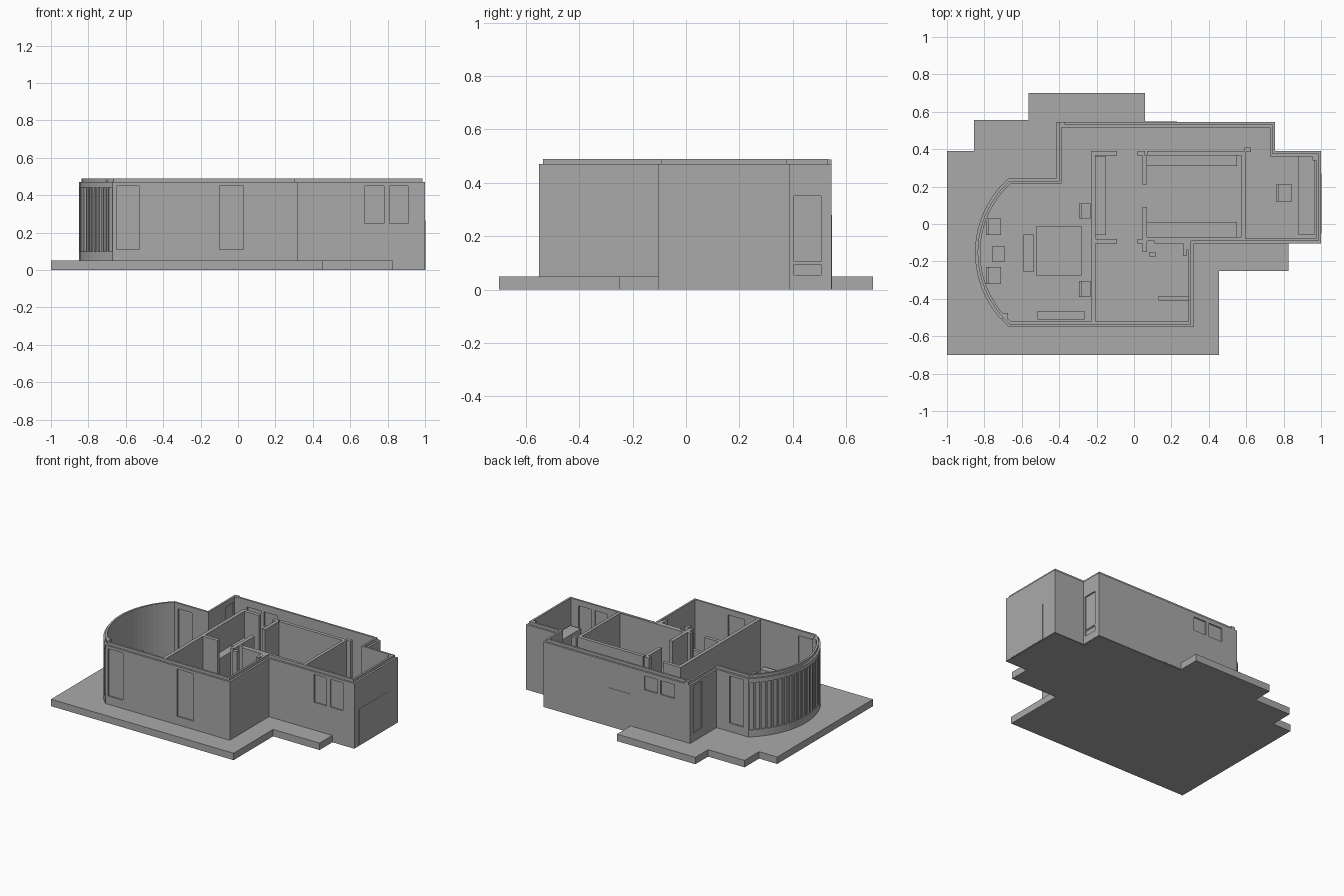
import bpy, bmesh, math
from mathutils import Vector, Matrix

if "Cube" in bpy.data.objects:
    bpy.data.objects.remove(bpy.data.objects["Cube"])

grey = bpy.data.materials.new("plain_grey")
grey.diffuse_color = (0.4, 0.4, 0.4, 1)
grey.use_nodes = True
grey.node_tree.nodes["Principled BSDF"].inputs["Base Color"].default_value = grey.diffuse_color


def finish(bm, name):
    bmesh.ops.recalc_face_normals(bm, faces=bm.faces)
    me = bpy.data.meshes.new(name)
    bm.to_mesh(me)
    bm.free()
    me.materials.append(grey)
    ob = bpy.data.objects.new(name, me)
    bpy.context.collection.objects.link(ob)
    return ob


def add_box(bm, x0, x1, y0, y1, z0, z1):
    m = Matrix.Translation(((x0 + x1) / 2, (y0 + y1) / 2, (z0 + z1) / 2))
    m = m @ Matrix.Diagonal((x1 - x0, y1 - y0, z1 - z0, 1))
    bmesh.ops.create_cube(bm, size=1, matrix=m)


def boxes(name, items, z0, z1):
    bm = bmesh.new()
    for b in items:
        add_box(bm, *b, z0, z1)
    return finish(bm, name)


def inset(loop, d):
    """Mitred inward offset of a counter-clockwise outline."""
    out = []
    for i, p in enumerate(loop):
        a = (p - loop[i - 1]).normalized()
        b = (loop[(i + 1) % len(loop)] - p).normalized()
        na, nb = Vector((-a.y, a.x)), Vector((-b.y, b.x))
        out.append(p + (na + nb) * d / (1 + na.dot(nb)))
    return out


# Terrace and floor slab
plan = [(-1, -.7), (.455, -.7), (.455, -.25), (.825, -.25), (.825, -.09), (.992, -.09),
        (.992, .382), (.742, .382), (.742, .54), (.06, .54), (.06, .7), (-.565, .7),
        (-.565, .555), (-.855, .555), (-.855, .39), (-1, .39)]
bm = bmesh.new()
f = bm.faces.new([bm.verts.new((x, y, 0)) for x, y in plan])
r = bmesh.ops.extrude_face_region(bm, geom=[f])
bmesh.ops.translate(bm, vec=(0, 0, .05),
                    verts=[v for v in r["geom"] if isinstance(v, bmesh.types.BMVert)])
finish(bm, "floor_slab")

# Outer wall outline with a curved bay on the left
CX, CY, R, N = -.321, -.1525, .529, 22
half = math.asin(.3975 / R)
angles = [math.pi - half + 2 * half * i / N for i in range(N + 1)]
arc = [(CX + R * math.cos(a), CY + R * math.sin(a)) for a in angles]
outline = [(.32, -.55), (.32, -.105), (1, -.105), (1, .39), (.755, .39), (.755, .545),
           (-.415, .545), (-.415, .245)] + arc
outline = [Vector(p) for p in outline]

# Stepped wall section swept round the outline
section = [(0, .001), (0, .47), (.014, .47), (.014, .49), (.028, .49), (.028, .001)]
bm = bmesh.new()
rings = [[bm.verts.new((p.x, p.y, z)) for p in inset(outline, d)] for d, z in section]
n = len(outline)
for k in range(len(rings)):
    a, b = rings[k - 1], rings[k]
    for i in range(n):
        j = (i + 1) % n
        bm.faces.new((a[i], a[j], b[j], b[i]))
walls = finish(bm, "outer_walls")

# Openings: (x0, x1, y0, y1, z0, z1) centred on the wall thickness
openings = [(-.65, -.53, -.536, -.536, .11, .45), (-.1, .03, -.536, -.536, .11, .45),
            (.68, .78, -.091, -.091, .25, .45), (.81, .91, -.091, -.091, .25, .45),
            (-.155, -.05, .531, .531, .34, .44), (-.29, -.18, .531, .531, .34, .44),
            (-.63, -.52, .231, .231, .11, .45), (-.401, -.401, .41, .51, .11, .45),
            (.741, .741, .405, .505, .055, .35)]


def opening_boxes(name, depth, grow):
    bm = bmesh.new()
    for x0, x1, y0, y1, z0, z1 in openings:
        dx = depth if x0 == x1 else grow
        dy = depth if y0 == y1 else grow
        add_box(bm, x0 - dx, x1 + dx, y0 - dy, y1 + dy, z0 - grow, z1 + grow)
    return bm


bm = opening_boxes("cut", .03, 0)
# Shallow panes between the mullions of the bay
for i in range(N):
    a = (angles[i] + angles[i + 1]) / 2
    w = 2 * R * math.sin(half / N) - .012
    m = Matrix.Translation((CX, CY, .27)) @ Matrix.Rotation(a, 4, 'Z')
    m = m @ Matrix.Translation((R, 0, 0)) @ Matrix.Diagonal((.02, w, .34, 1))
    bmesh.ops.create_cube(bm, size=1, matrix=m)
cutter = finish(bm, "opening_cutter")
cutter.hide_render = True
cutter.hide_viewport = True
mod = walls.modifiers.new("openings", 'BOOLEAN')
mod.operation = 'DIFFERENCE'
mod.object = cutter
mod.solver = 'EXACT'

# Window panes and the crossbar of the side door
finish(opening_boxes("panes", .005, .003), "window_panes")
boxes("door_crossbar", [(.733, .752, .403, .507)], .095, .105)

# Thin door panels on the right and rear faces
boxes("right_door_panel", [(.998, 1.0015, -.05, .27)], .003, .265)
boxes("rear_door_panel", [(.06, .23, .543, .5475)], .003, .28)

# Inner walls
boxes("inner_walls", [
    (-.23, -.205, -.53, .39), (-.206, -.09, .365, .39), (-.206, -.09, -.105, -.08),
    (.02, .06, .365, .39), (.045, .07, .21, .366), (.045, .07, -.081, .09),
    (.02, .07, -.105, -.08), (.069, .576, .365, .39), (.069, .576, -.09, -.07),
    (.11, .3, -.105, -.089), (.575, .597, -.09, .39), (.59, .625, .385, .41),
    (.045, .07, -.15, -.104), (.08, .115, -.175, -.15), (.262, .282, -.17, -.104)],
    .04, .489)

# Corner posts
boxes("corner_posts", [(-.705, -.675, -.505, -.475), (-.4, -.37, .515, .545),
                       (.955, .985, .34, .37), (.27, .3, -.14, -.1)], .04, .488)

# Furniture
boxes("closets", [(-.206, -.15, -.06, .36), (.88, .965, -.06, .364)], .04, .3)
boxes("counters", [(.07, .55, .31, .366), (.07, .55, -.071, .01)], .04, .19)
boxes("bath_partition", [(.13, .295, -.41, -.385)], .04, .2)
boxes("dining_table", [(-.52, -.28, -.275, -.01)], .04, .16)
boxes("sideboard", [(-.515, -.265, -.51, -.465)], .04, .16)
boxes("bench", [(-.59, -.535, -.255, -.055)], .04, .12)
boxes("side_table", [(-.76, -.69, -.2, -.12)], .04, .12)
seats = [(-.79, -.71, -.06, .03), (-.79, -.71, -.32, -.23), (-.295, -.232, .03, .11),
         (-.295, -.232, -.39, -.305), (.76, .845, .12, .21)]
boxes("chair_seats", seats, .04, .12)
boxes("chair_backs", [(x0, x0 + .015, y0, y1) for x0, x1, y0, y1 in seats], .119, .18)
